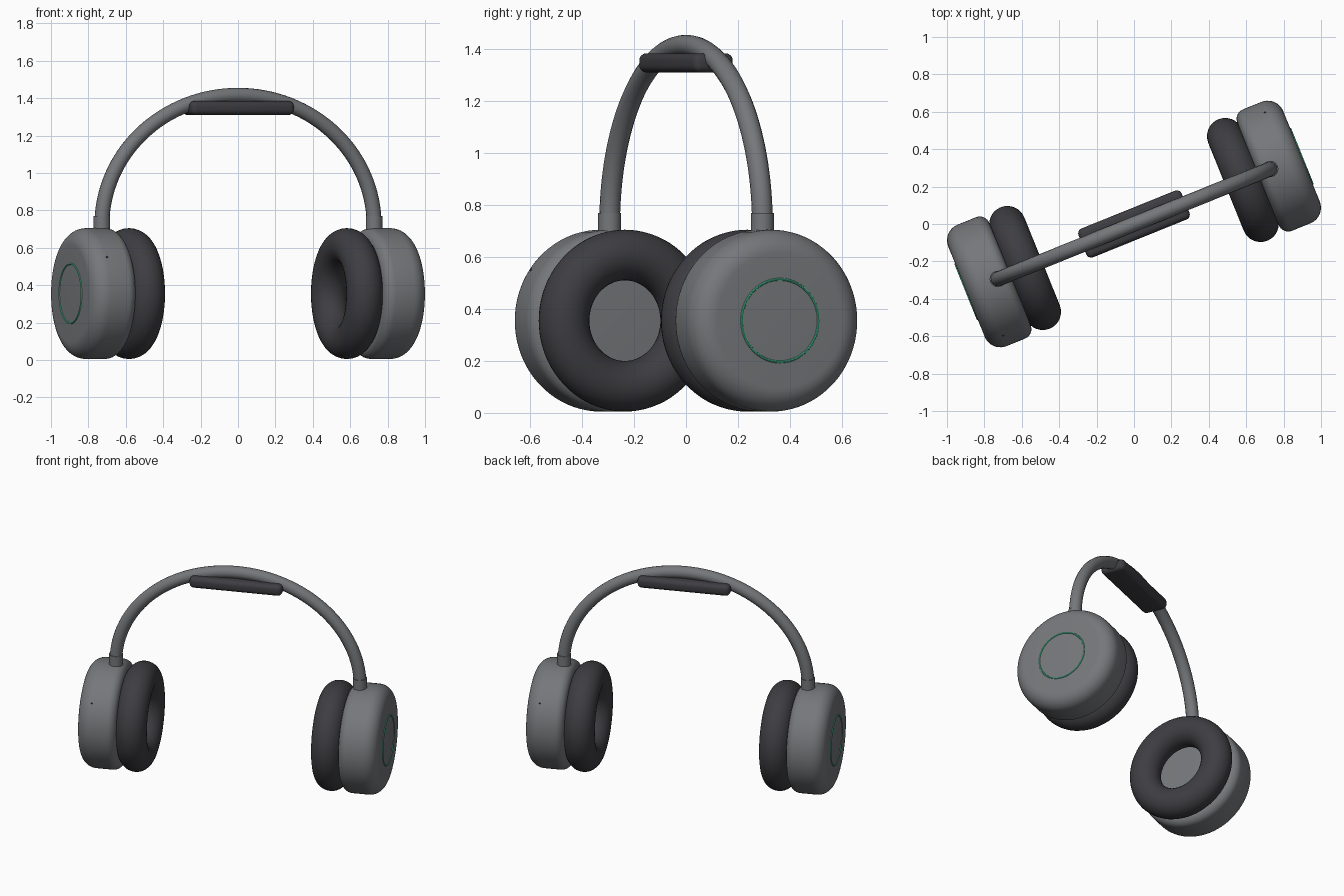
import bpy, bmesh, math
from mathutils import Matrix, Vector

cube = bpy.data.objects.get("Cube")
if cube:
    bpy.data.objects.remove(cube, do_unlink=True)

TURN = math.radians(22)      # whole headset is turned about z
CUP_Z, CUP_R = 0.355, 0.35   # ear cup centre height and radius


def material(name, rgb):
    m = bpy.data.materials.new(name)
    m.use_nodes = True
    col = (*rgb, 1)
    m.diffuse_color = col
    m.node_tree.nodes["Principled BSDF"].inputs["Base Color"].default_value = col
    return m


GREY = material("graphite grey", (0.18, 0.185, 0.195))
DARK = material("dark padding", (0.048, 0.047, 0.054))
GREEN = material("green accent", (0.07, 0.55, 0.31))


def finish(obj, mat, angle=0.0):
    """Colour, turn and smooth one object."""
    obj.data.materials.clear()
    obj.data.materials.append(mat)
    obj.rotation_euler = (0, 0, TURN + angle)
    bpy.ops.object.select_all(action='DESELECT')
    obj.select_set(True)
    bpy.context.view_layer.objects.active = obj
    bpy.ops.object.shade_smooth_by_angle(angle=math.radians(35))


def from_bmesh(name, bm, mat, angle=0.0):
    bmesh.ops.recalc_face_normals(bm, faces=bm.faces)
    me = bpy.data.meshes.new(name)
    bm.to_mesh(me)
    bm.free()
    obj = bpy.data.objects.new(name, me)
    bpy.context.collection.objects.link(obj)
    finish(obj, mat, angle)
    return obj


def arc(cx, cr, r, a0, a1, n):
    """Points (x, radius) on an arc, angles in degrees."""
    return [(cx + r * math.cos(math.radians(a0 + (a1 - a0) * i / n)),
             cr + r * math.sin(math.radians(a0 + (a1 - a0) * i / n)))
            for i in range(n + 1)]


def lathe(name, profile, mat, angle, steps=80):
    """Spin an (x, radius) profile about the ear cup axis."""
    bm = bmesh.new()
    vs = [bm.verts.new((x, 0, r)) for x, r in profile]
    es = [bm.edges.new(p) for p in zip(vs, vs[1:])]
    bmesh.ops.spin(bm, geom=vs + es, cent=(0, 0, 0), axis=(1, 0, 0),
                   angle=2 * math.pi, steps=steps, use_duplicate=False)
    bmesh.ops.remove_doubles(bm, verts=bm.verts, dist=1e-5)
    bmesh.ops.translate(bm, verts=bm.verts, vec=(0, 0, CUP_Z))
    return from_bmesh(name, bm, mat, angle)


# Ear cups: left is +x, the right one is the same part turned half round
IN_X, OUT_X = 0.715, 0.966
cup = ([(IN_X, 0)] + arc(IN_X + 0.055, CUP_R - 0.055, 0.055, 180, 90, 8)
       + arc(OUT_X - 0.09, CUP_R - 0.09, 0.09, 90, 0, 10) + [(OUT_X, 0)])
cushion = arc(0.628, 0.2525, 0.0975, 0, 360, 32)
ring = arc(OUT_X, 0.159, 0.005, 0, 360, 8)

for side, angle in (("left", 0.0), ("right", math.pi)):
    lathe(side + "_ear_cup", cup, GREY, angle)
    lathe(side + "_ear_cushion", cushion, DARK, angle)
    lathe(side + "_accent_ring", ring, GREEN, angle)

    # Sleeve where the band enters the cup
    bm = bmesh.new()
    bmesh.ops.create_cone(bm, cap_ends=True, segments=32, radius1=0.044,
                          radius2=0.044, depth=0.11,
                          matrix=Matrix.Translation((0.785, 0, 0.715)))
    from_bmesh(side + "_band_sleeve", bm, GREY, angle)

    # Tiny microphone hole on the cup rim
    bm = bmesh.new()
    bmesh.ops.create_uvsphere(bm, u_segments=10, v_segments=6, radius=0.005,
                              matrix=Matrix.Translation((0.873, 0.29, CUP_Z + 0.195)))
    from_bmesh(side + "_microphone_hole", bm, DARK, angle)

# Headband: half ellipse swept with a round section
curve = bpy.data.curves.new("headband", 'CURVE')
curve.dimensions = '3D'
curve.bevel_depth = 0.04
curve.bevel_resolution = 6
curve.use_fill_caps = True
N = 64
pts = [(0.785 * math.cos(math.pi * i / N), 0.72 + 0.695 * math.sin(math.pi * i / N))
       for i in range(N + 1)]
pts = [(0.785, 0.67)] + pts + [(-0.785, 0.67)]
spline = curve.splines.new('POLY')
spline.points.add(len(pts) - 1)
for p, (x, z) in zip(spline.points, pts):
    p.co = (x, 0, z, 1)
band = bpy.data.objects.new("headband", curve)
bpy.context.collection.objects.link(band)
bpy.ops.object.select_all(action='DESELECT')
band.select_set(True)
bpy.context.view_layer.objects.active = band
bpy.ops.object.convert(target='MESH')
finish(bpy.context.view_layer.objects.active, GREY)

# Head pad: rounded bar under the top of the band
bm = bmesh.new()
bmesh.ops.create_cube(bm, size=1)
bmesh.ops.scale(bm, vec=(0.595, 0.166, 0.074), verts=bm.verts)
bmesh.ops.bevel(bm, geom=bm.edges[:], offset=0.028, segments=5, profile=0.5,
                affect='EDGES')
bmesh.ops.translate(bm, verts=bm.verts, vec=Vector((0, 0, 1.347)))
from_bmesh("head_pad", bm, DARK)
